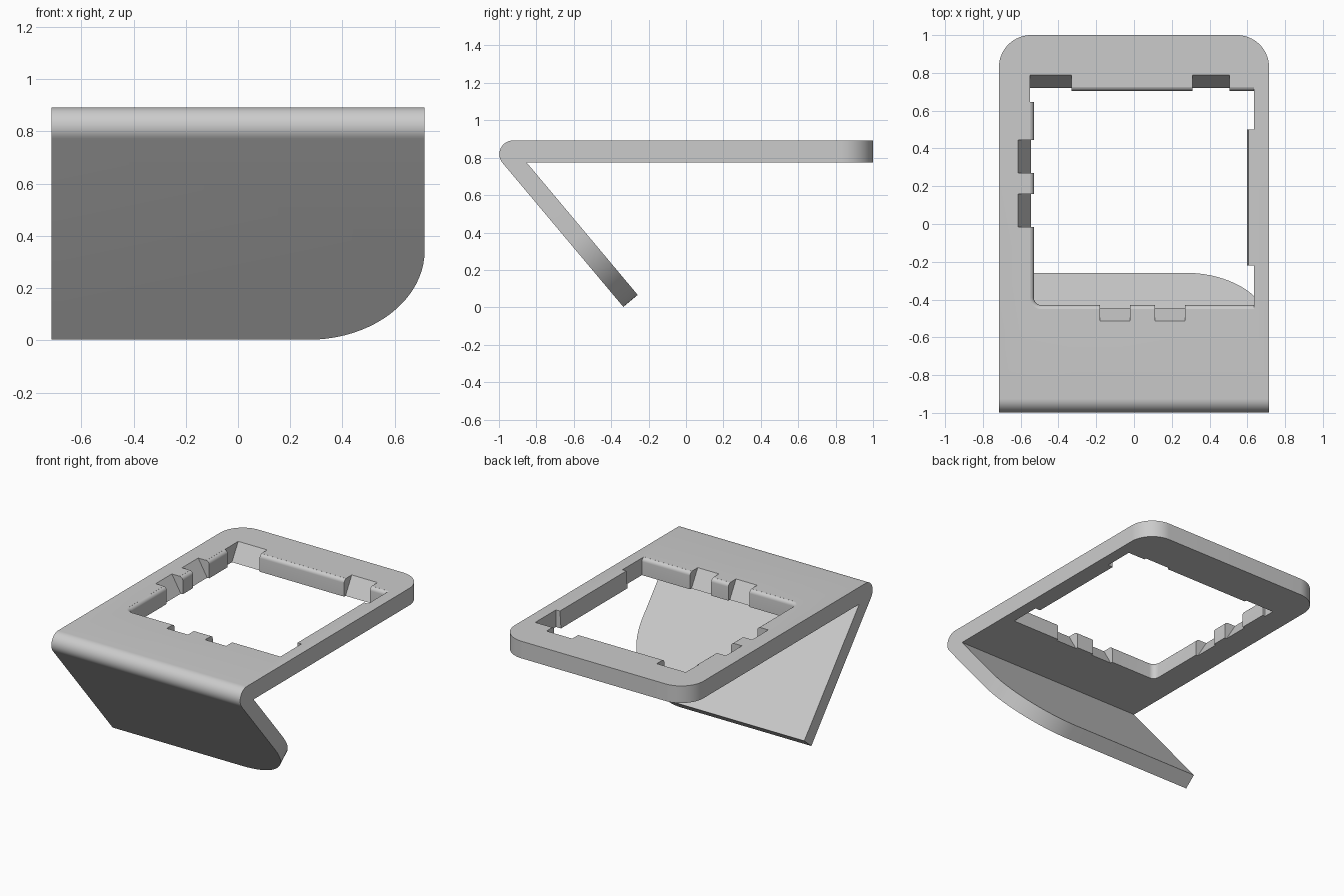
import bpy, bmesh
from math import sin, cos, radians
from mathutils import Vector

if "Cube" in bpy.data.objects:
    bpy.data.objects.remove(bpy.data.objects["Cube"])

HALF_W, TOP, BOTTOM = 0.715, 0.892, 0.775
LEFT, RIGHT, FRONT, BACK = -0.53, 0.635, -0.43, 0.705   # opening walls

grey = bpy.data.materials.new("plain_grey")
grey.use_nodes = True
grey.diffuse_color = (0.6, 0.6, 0.6, 1)
grey.node_tree.nodes["Principled BSDF"].inputs["Base Color"].default_value = (0.6, 0.6, 0.6, 1)


def make_object(name, bm):
    bmesh.ops.recalc_face_normals(bm, faces=bm.faces)
    mesh = bpy.data.meshes.new(name)
    bm.to_mesh(mesh)
    bm.free()
    mesh.materials.append(grey)
    obj = bpy.data.objects.new(name, mesh)
    bpy.context.collection.objects.link(obj)
    return obj


def loft(rings):
    """Closed solid through rings of equal point count."""
    bm = bmesh.new()
    loops = [[bm.verts.new(p) for p in ring] for ring in rings]
    for a, b in zip(loops, loops[1:]):
        for i in range(len(a)):
            j = (i + 1) % len(a)
            bm.faces.new((a[i], a[j], b[j], b[i]))
    bm.faces.new(loops[0])
    bm.faces.new(loops[-1])
    return bm


def arc(cx, cy, r, start, end, n):
    angles = [radians(start + (end - start) * i / n) for i in range(n + 1)]
    return [(cx + r * cos(a), cy + r * sin(a)) for a in angles]


# Folded body: side profile with a round nose and a leg sloping 50 degrees
nose = arc(-0.925, 0.819, 0.073, 90, 220, 14)
along = Vector((cos(radians(50)), -sin(radians(50))))
across = Vector((-along.y, along.x)) * 0.1
tip = Vector(nose[-1]) + along * 1.005
inner_tip = tip + across
inner_bend = inner_tip - along * ((BOTTOM - inner_tip.y) / -along.y * -1 * -1)
profile = [(1, TOP)] + nose + [tip, inner_tip, inner_bend, (1, BOTTOM)]
bm = loft([[(x, p[0], p[1]) for p in profile] for x in (-HALF_W, HALF_W)])


def round_corners(bm, test, radius):
    edges = [e for e in bm.edges
             if abs(e.verts[0].co.x - e.verts[1].co.x) < 1e-4 and all(test(v.co) for v in e.verts)]
    bmesh.ops.bevel(bm, geom=edges, offset=radius, segments=20, profile=0.5, affect='EDGES')


round_corners(bm, lambda c: c.y > 0.99, 0.17)
round_corners(bm, lambda c: c.z < 0.1, 0.445)
body = make_object("folded_stand", bm)

# Opening cutter: flares at the top to leave a rounded rim on three sides
def opening_ring(z, off):
    corner = arc(LEFT + 0.04, FRONT + 0.04, 0.04 + off, 180, 270, 8)
    outline = corner + [(RIGHT, FRONT - off), (RIGHT, BACK + off), (LEFT - off, BACK + off)]
    return [(x, y, z) for x, y in outline]


RIM = 0.025
rings = [opening_ring(BOTTOM - 0.05, 0)]
for i in range(7):
    a = radians(80 * i / 6)
    rings.append(opening_ring(TOP - RIM + RIM * sin(a), RIM * (1 - cos(a))))
rings.append(opening_ring(TOP + 0.05, RIM))
cutters = [make_object("opening_cutter", loft(rings))]


# Notch cutters: wedges that slope outward toward the top
def notch(name, start, end, place):
    low, high = 0.015, 0.083
    slope = (high - low) / (TOP - BOTTOM)
    ext = 0.03
    section = [(-0.06, BOTTOM - ext), (low, BOTTOM - ext), (low, BOTTOM),
               (high + slope * ext, TOP + ext), (-0.06, TOP + ext)]
    cutters.append(make_object(name, loft([[place(t, d, z) for d, z in section] for t in (start, end)])))


for start, end in ((-0.55, -0.33), (0.31, 0.505)):
    notch("back_notch_cutter", start, end, lambda t, d, z: (t, BACK + d, z))
for start, end in ((-0.015, 0.16), (0.27, 0.445)):
    notch("left_notch_cutter", start, end, lambda t, d, z: (LEFT - d, t, z))
for start, end in ((-0.18, -0.02), (0.11, 0.27)):
    notch("front_notch_cutter", start, end, lambda t, d, z: (t, FRONT - d, z))

for cutter in cutters:
    mod = body.modifiers.new(cutter.name, 'BOOLEAN')
    mod.operation = 'DIFFERENCE'
    mod.solver = 'EXACT'
    mod.object = cutter

# Apply the cuts, then discard the cutters
bpy.context.view_layer.objects.active = body
for mod in list(body.modifiers):
    bpy.ops.object.modifier_apply(modifier=mod.name)
for cutter in cutters:
    bpy.data.objects.remove(cutter)

# Long shallow tab on the right wall of the opening
tab_section = [(RIGHT, BOTTOM), (0.597, BOTTOM), (0.605, TOP), (RIGHT, TOP)]
make_object("right_tab", loft([[(x, y, z) for x, z in tab_section] for y in (-0.22, 0.5)]))

bpy.ops.object.select_all(action='DESELECT')
body.select_set(True)
bpy.ops.object.shade_smooth_by_angle(angle=radians(30))
